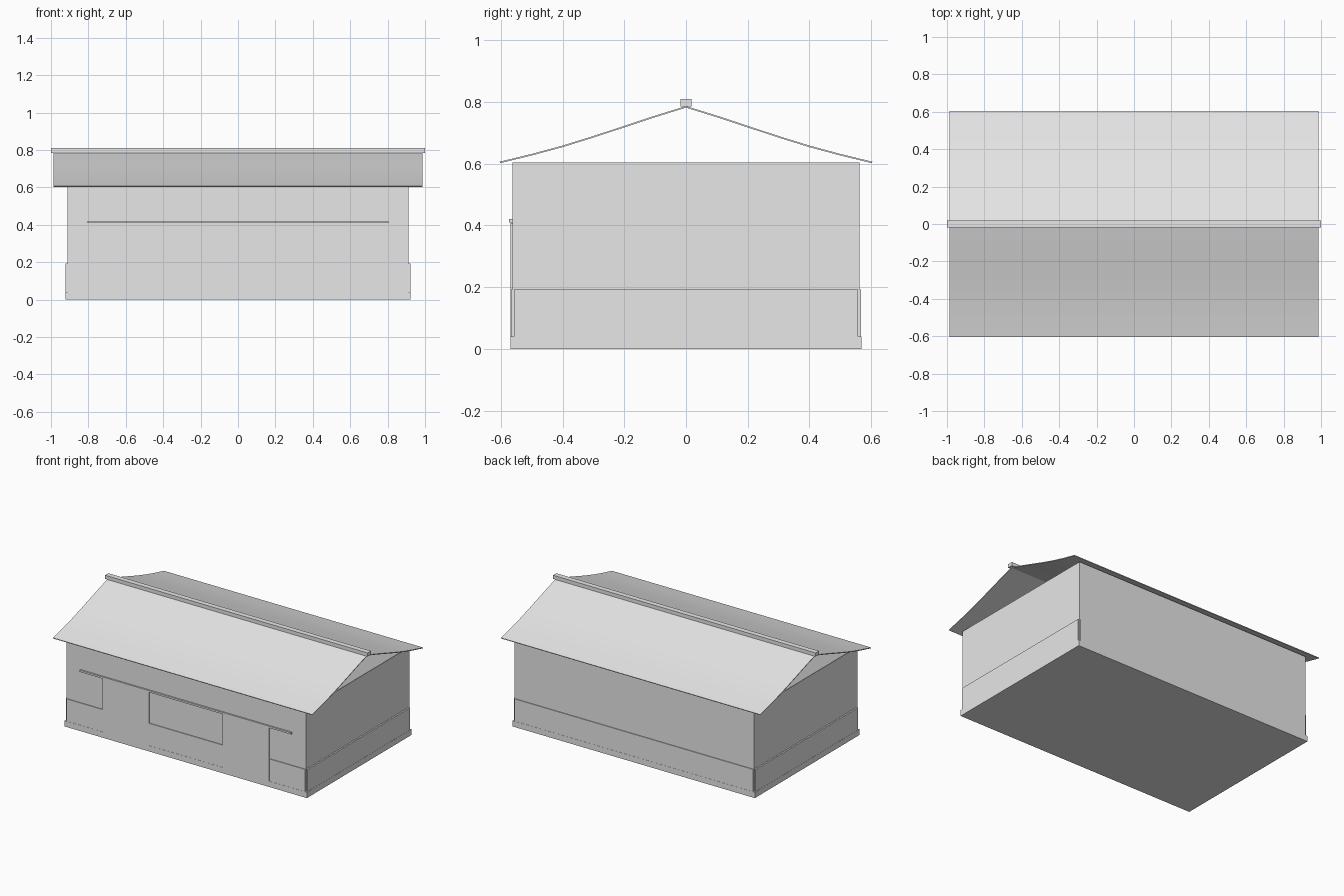
import bpy, bmesh

if "Cube" in bpy.data.objects:
    bpy.data.objects.remove(bpy.data.objects["Cube"])

grey = bpy.data.materials.new("light_grey")
grey.diffuse_color = (0.8, 0.8, 0.8, 1)
grey.use_nodes = True
grey.node_tree.nodes["Principled BSDF"].inputs["Base Color"].default_value = grey.diffuse_color


def box(name, x0, x1, y0, y1, z0, z1):
    bm = bmesh.new()
    bmesh.ops.create_cube(bm, size=1)
    for v in bm.verts:
        v.co = (x1 if v.co.x > 0 else x0,
                y1 if v.co.y > 0 else y0,
                z1 if v.co.z > 0 else z0)
    me = bpy.data.meshes.new(name)
    bm.to_mesh(me)
    bm.free()
    me.materials.append(grey)
    ob = bpy.data.objects.new(name, me)
    bpy.context.collection.objects.link(ob)
    return ob


# Floor slab
box("base", -0.922, 0.922, -0.568, 0.568, 0, 0.04)

# Thin walls, hollow inside and open at the gables
WX, WY, TOP = 0.911, 0.562, 0.604
box("front_wall", -WX, WX, -WY, -WY + 0.006, 0.04, TOP)
box("back_wall", -WX, WX, WY - 0.006, WY, 0.04, TOP)
box("left_wall", -WX, -WX + 0.006, -WY + 0.006, WY - 0.006, 0.04, TOP)
box("right_wall", WX - 0.006, WX, -WY + 0.006, WY - 0.006, 0.04, TOP)

# Lower cladding, leaving the corners notched
for name, a, b in (("left", -0.908, -0.635), ("middle", -0.28, 0.28), ("right", 0.635, 0.908)):
    box("front_cladding_" + name, a, b, -0.567, -0.558, 0.04, 0.193)
box("back_cladding", -0.908, 0.908, 0.558, 0.567, 0.04, 0.193)
box("left_cladding", -0.921, -0.908, -0.557, 0.557, 0.04, 0.193)
box("right_cladding", 0.908, 0.921, -0.557, 0.557, 0.04, 0.193)

# Sliding doors and their rail
box("left_door", -0.635, -0.28, -0.569, -0.56, 0.04, 0.407)
box("right_door", 0.28, 0.635, -0.569, -0.56, 0.04, 0.407)
box("door_rail", -0.805, 0.805, -0.573, -0.56, 0.409, 0.421)

# Gently flared roof sheet
half = [(0.603, 0.604), (0.5, 0.629), (0.4, 0.656), (0.3, 0.687),
        (0.2, 0.720), (0.1, 0.753), (0, 0.784)]
profile = [(-y, z) for y, z in half] + half[-2::-1]
bm = bmesh.new()
rows = [[bm.verts.new((x, y, z)) for y, z in profile] for x in (-0.987, 0.987)]
for i in range(len(profile) - 1):
    bm.faces.new((rows[0][i], rows[1][i], rows[1][i + 1], rows[0][i + 1]))
me = bpy.data.meshes.new("roof")
bm.to_mesh(me)
bm.free()
me.materials.append(grey)
roof = bpy.data.objects.new("roof", me)
bpy.context.collection.objects.link(roof)
sol = roof.modifiers.new("thickness", 'SOLIDIFY')
sol.thickness = 0.005
sol.offset = 0
bpy.context.view_layer.objects.active = roof
roof.select_set(True)
bpy.ops.object.modifier_apply(modifier=sol.name)
bpy.ops.object.shade_smooth_by_angle(angle=0.35)

# Ridge cap
box("ridge_cap", -1, 1, -0.018, 0.018, 0.785, 0.81)
